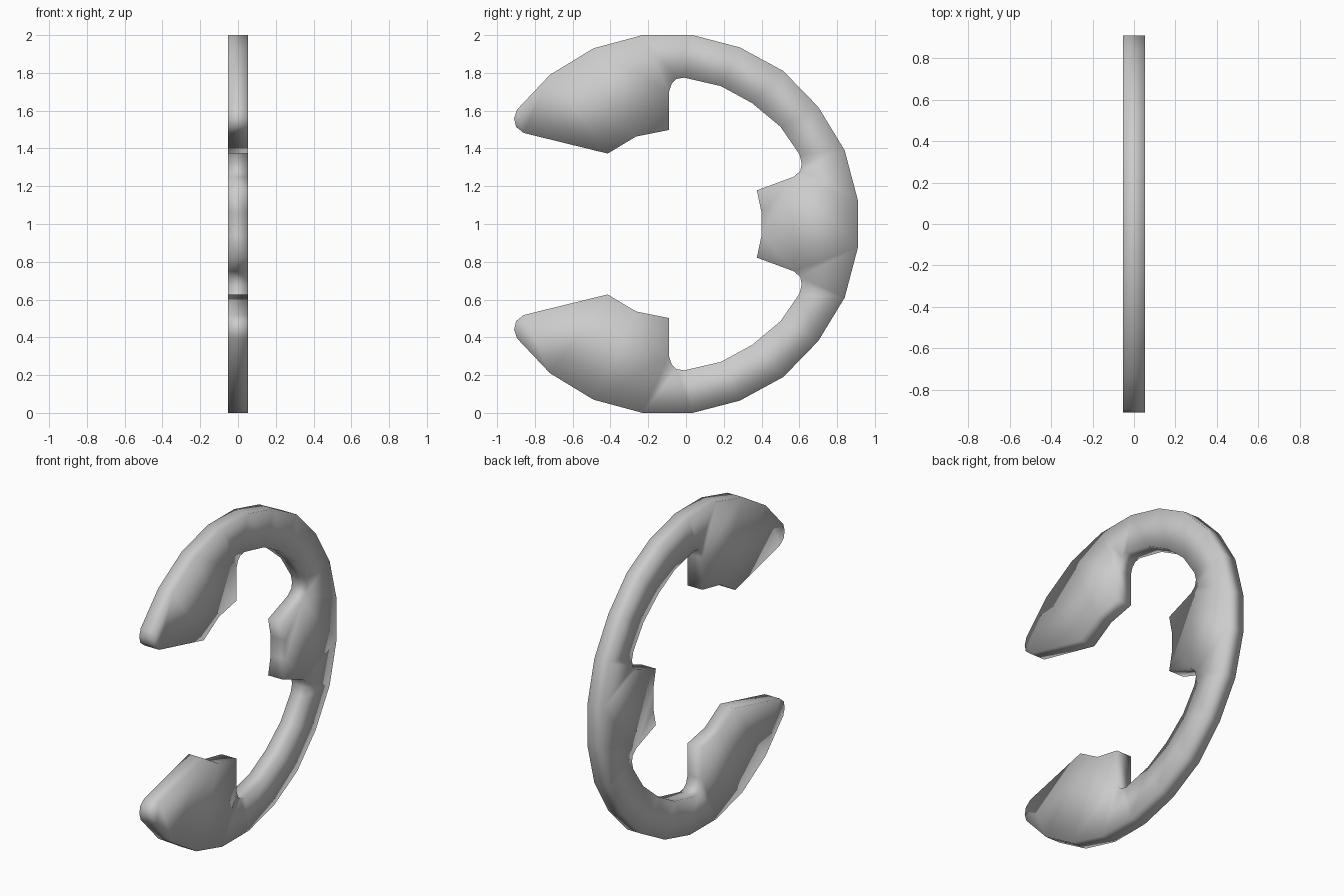
import bpy, bmesh

if "Cube" in bpy.data.objects:
    bpy.data.objects.remove(bpy.data.objects["Cube"])

HALF_THICKNESS = 0.052

# Upper half of the clip outline as (y, z above the middle line)
upper = [
    # outer rim, from the back round to the jaw tip
    (0.91, 0.125), (0.84, 0.39), (0.70, 0.62), (0.515, 0.81), (0.285, 0.935),
    (0.035, 1.0), (-0.23, 1.0), (-0.49, 0.93), (-0.72, 0.79), (-0.895, 0.605),
    # rounded tip and gripping edge of the jaw
    (-0.91, 0.56), (-0.90, 0.515), (-0.86, 0.482), (-0.415, 0.373),
    (-0.265, 0.463), (-0.09, 0.498),
    # inner rim with its fillets
    (-0.09, 0.70), (-0.075, 0.745), (-0.05, 0.768), (-0.01, 0.775),
    (0.185, 0.73), (0.35, 0.64), (0.50, 0.515), (0.60, 0.37),
    (0.613, 0.32), (0.605, 0.28), (0.57, 0.25),
    # middle prong
    (0.375, 0.178), (0.40, 0.06),
]
outline = [(y, 1 + z) for y, z in upper] + [(y, 1 - z) for y, z in reversed(upper)]

# Retaining clip: outline extruded across x
bm = bmesh.new()
face = bm.faces.new([bm.verts.new((-HALF_THICKNESS, y, z)) for y, z in outline])
ext = bmesh.ops.extrude_face_region(bm, geom=[face], use_keep_orig=True)
moved = [g for g in ext["geom"] if isinstance(g, bmesh.types.BMVert)]
bmesh.ops.translate(bm, verts=moved, vec=(2 * HALF_THICKNESS, 0, 0))
bmesh.ops.recalc_face_normals(bm, faces=bm.faces)
bmesh.ops.triangulate(bm, faces=[f for f in bm.faces if len(f.verts) > 4])

# The clip is shaded smooth over all of its edges
for f in bm.faces:
    f.smooth = True

mesh = bpy.data.meshes.new("retaining_clip")
bm.to_mesh(mesh)
bm.free()
clip = bpy.data.objects.new("retaining_clip", mesh)
bpy.context.collection.objects.link(clip)
